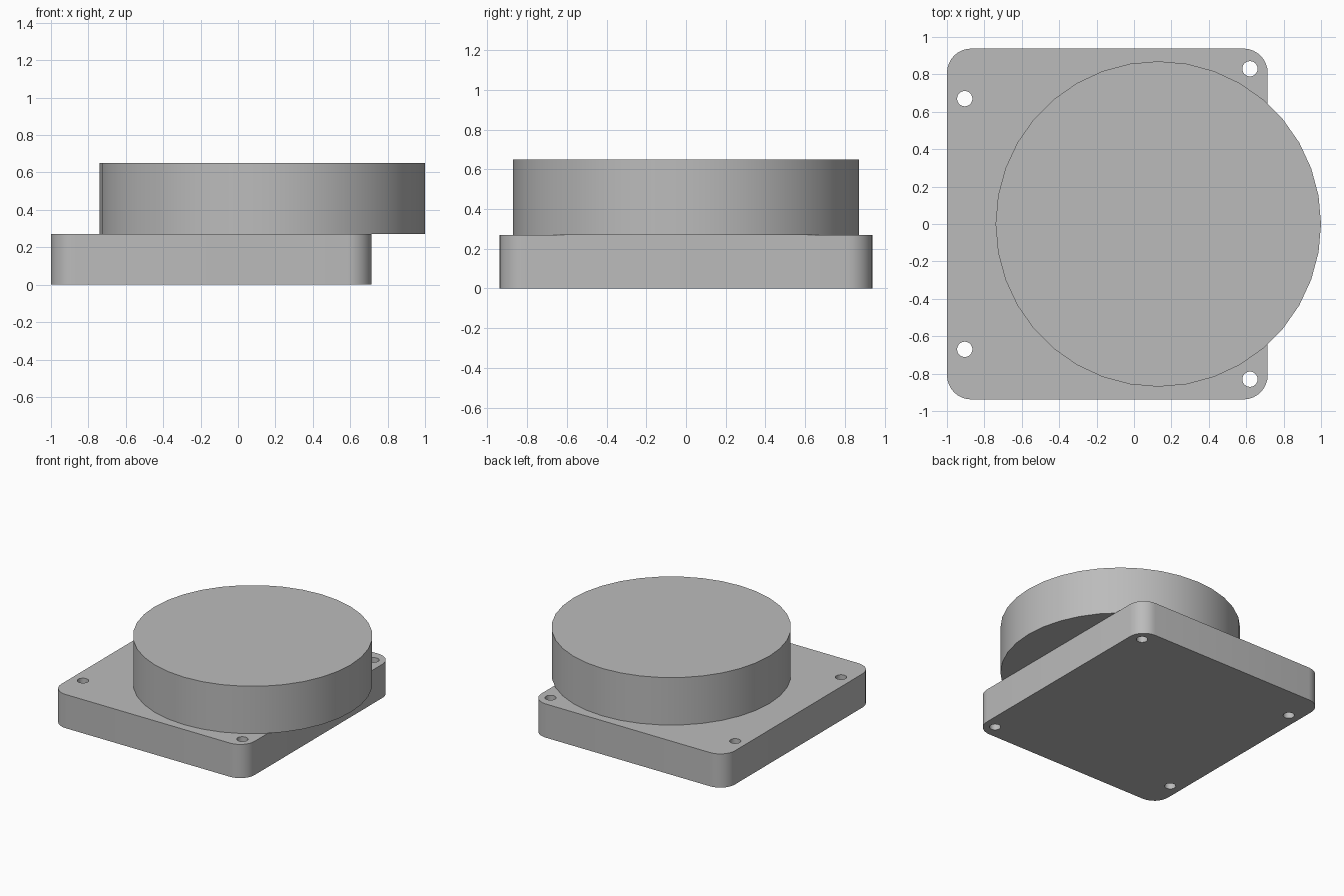
import bpy, bmesh
from math import radians, cos, sin, pi

old = bpy.data.objects.get("Cube")
if old:
    bpy.data.objects.remove(old, do_unlink=True)

grey = bpy.data.materials.new("plain grey")
grey.use_nodes = True
GREY = (0.5, 0.5, 0.5, 1)
grey.diffuse_color = GREY
grey.node_tree.nodes["Principled BSDF"].inputs["Base Color"].default_value = GREY


def arc(cx, cy, r, start, sweep, steps):
    """Points along an arc, with both ends included."""
    return [(cx + r * cos(start + sweep * i / steps),
             cy + r * sin(start + sweep * i / steps)) for i in range(steps + 1)]


def circle(cx, cy, r, sides):
    return arc(cx, cy, r, 0, 2 * pi, sides)[:-1]


def rounded_rectangle(x0, x1, y0, y1, r, steps=8):
    corners = [(x1 - r, y1 - r), (x0 + r, y1 - r), (x0 + r, y0 + r), (x1 - r, y0 + r)]
    return [p for i, (cx, cy) in enumerate(corners)
            for p in arc(cx, cy, r, i * pi / 2, pi / 2, steps)]


def extruded(name, loops, z0, z1):
    """Solid from a flat outline, with any further loops as through holes."""
    bm = bmesh.new()
    edges = []
    for loop in loops:
        verts = [bm.verts.new((x, y, z0)) for x, y in loop]
        edges += [bm.edges.new((v, verts[i - 1])) for i, v in enumerate(verts)]
    bmesh.ops.triangle_fill(bm, edges=edges, use_beauty=True)
    result = bmesh.ops.extrude_face_region(bm, geom=bm.faces[:], use_keep_orig=True)
    top = [g for g in result["geom"] if isinstance(g, bmesh.types.BMVert)]
    bmesh.ops.translate(bm, verts=top, vec=(0, 0, z1 - z0))
    bmesh.ops.recalc_face_normals(bm, faces=bm.faces[:])
    mesh = bpy.data.meshes.new(name)
    bm.to_mesh(mesh)
    bm.free()
    mesh.materials.append(grey)
    obj = bpy.data.objects.new(name, mesh)
    bpy.context.collection.objects.link(obj)
    bpy.ops.object.select_all(action='DESELECT')
    obj.select_set(True)
    bpy.context.view_layer.objects.active = obj
    bpy.ops.object.shade_smooth_by_angle(angle=radians(30))
    return obj


# Mounting plate with rounded corners and four screw holes
PLATE_TOP = 0.27
outline = rounded_rectangle(-1, 0.715, -0.938, 0.938, 0.13)
holes = [circle(x, side * y, 0.041, 24)
         for x, y in ((-0.905, 0.67), (0.62, 0.83)) for side in (-1, 1)]
extruded("mounting_plate", [outline] + holes, 0, PLATE_TOP)

# Round body overhanging one edge of the plate
extruded("round_body", [circle(0.13, 0, 0.87, 36)], PLATE_TOP, 0.65)
